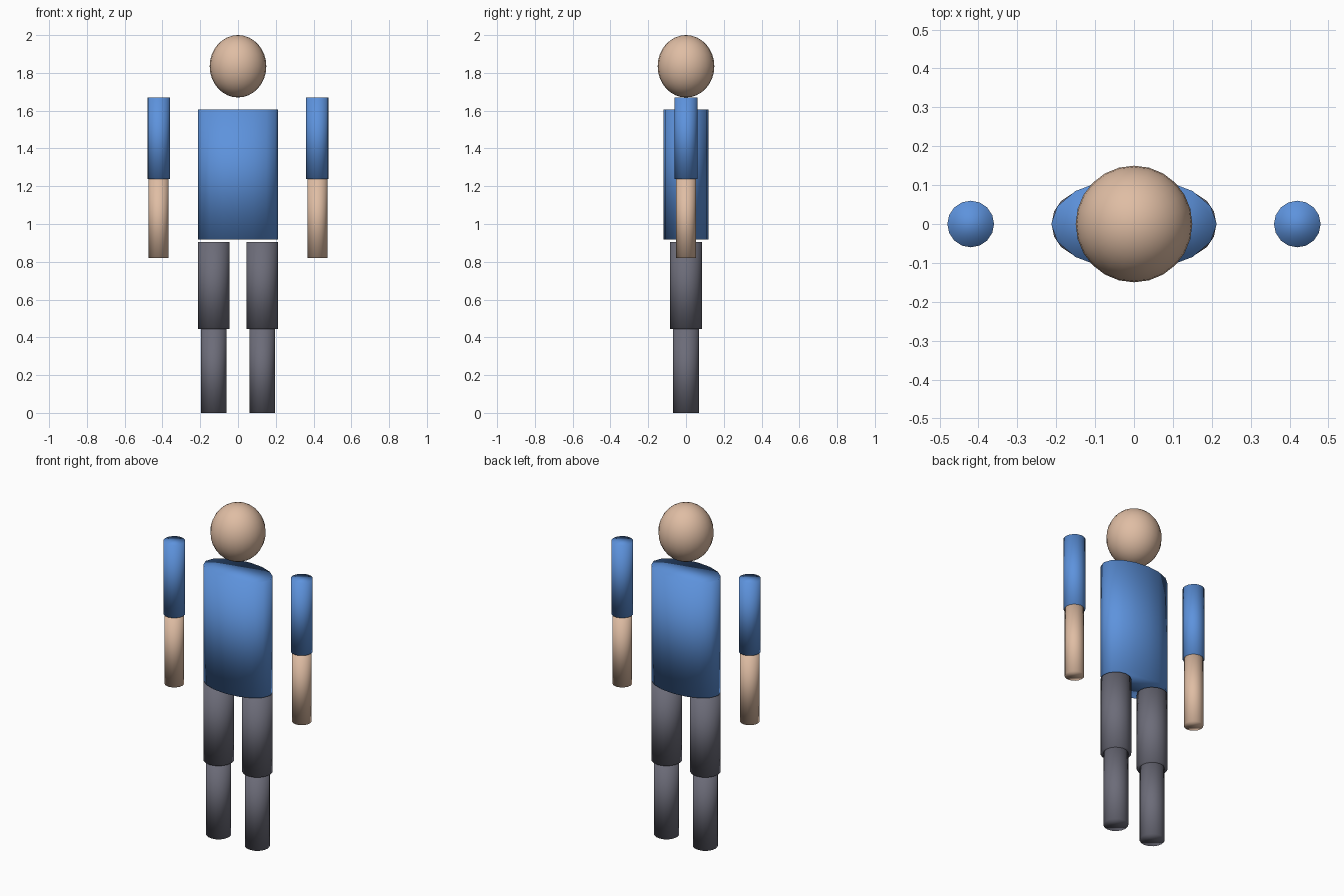
import bpy

old = bpy.data.objects.get("Cube")
if old:
    bpy.data.objects.remove(old, do_unlink=True)


def make_material(name, rgb):
    mat = bpy.data.materials.new(name)
    mat.use_nodes = True
    color = (*rgb, 1.0)
    mat.diffuse_color = color
    mat.node_tree.nodes["Principled BSDF"].inputs["Base Color"].default_value = color
    return mat


skin = make_material("skin", (0.74, 0.51, 0.37))
shirt = make_material("blue shirt", (0.11, 0.29, 0.72))
trousers = make_material("grey trousers", (0.15, 0.15, 0.19))


def finish(name, mat):
    """Name, colour and smooth the newly added part."""
    obj = bpy.context.object
    obj.name = obj.data.name = name
    obj.data.materials.append(mat)
    bpy.ops.object.transform_apply(location=False, rotation=False, scale=True)
    bpy.ops.object.shade_smooth()


def limb(name, mat, x, bottom, top, rx, ry=None):
    """Upright capped cylinder, round or elliptical."""
    bpy.ops.mesh.primitive_cylinder_add(
        vertices=16, radius=1, depth=1, location=(x, 0, (bottom + top) / 2))
    bpy.context.object.scale = (rx, ry or rx, top - bottom)
    finish(name, mat)


# Head
bpy.ops.mesh.primitive_uv_sphere_add(
    segments=24, ring_count=16, radius=1, location=(0, 0, 1.835))
bpy.context.object.scale = (0.15, 0.15, 0.165)
finish("head", skin)

# Torso
limb("torso", shirt, 0, 0.917, 1.605, 0.213, 0.12)

# Arms and legs on both sides
for side, sign in (("left", 1), ("right", -1)):
    limb(side + "_upper_arm", shirt, sign * 0.42, 1.237, 1.67, 0.06)
    limb(side + "_forearm", skin, sign * 0.42, 0.82, 1.237, 0.053)
    limb(side + "_thigh", trousers, sign * 0.128, 0.445, 0.905, 0.084)
    limb(side + "_shin", trousers, sign * 0.128, 0.0, 0.445, 0.068)
